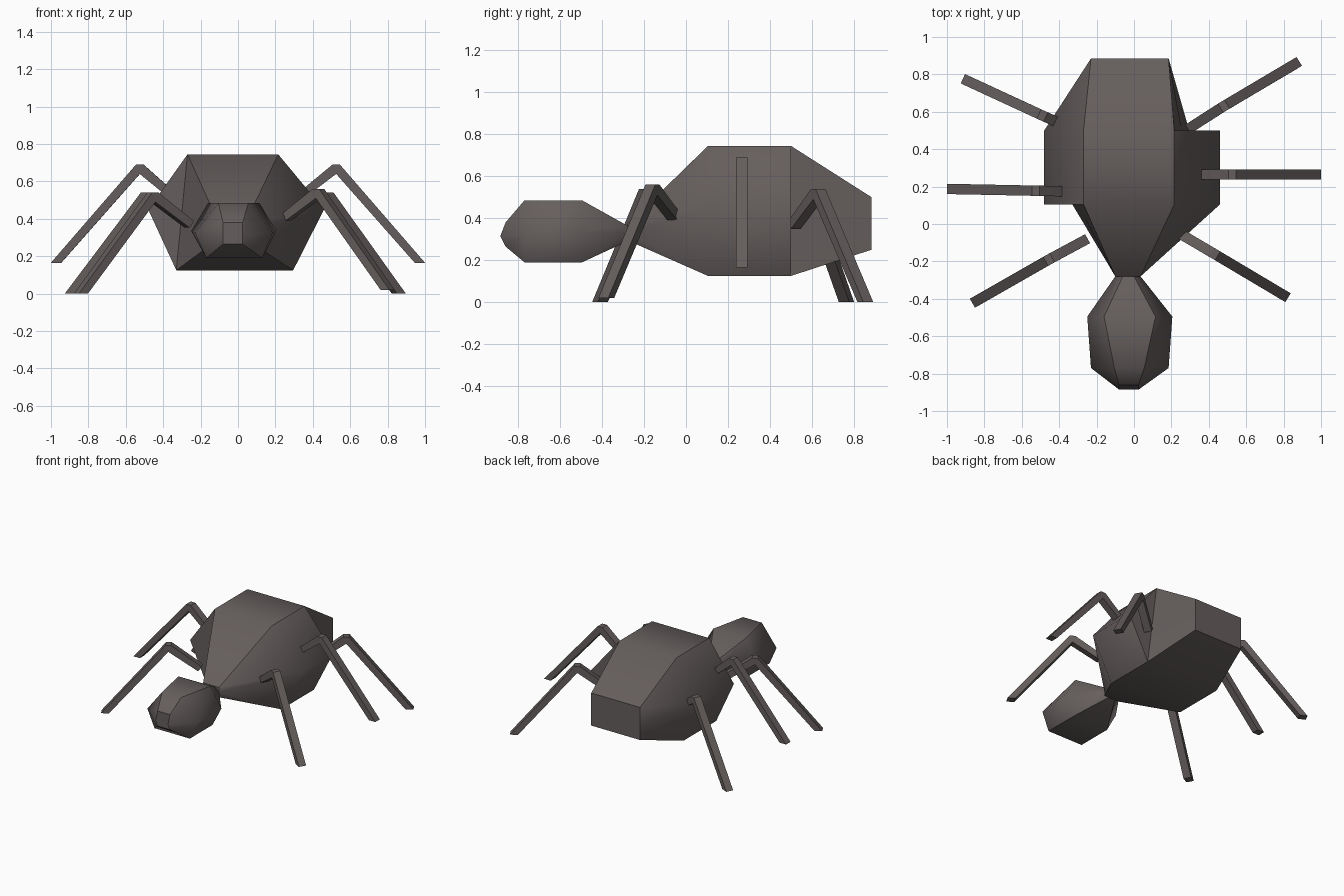
import bpy, bmesh
from mathutils import Vector

if "Cube" in bpy.data.objects:
    bpy.data.objects.remove(bpy.data.objects["Cube"], do_unlink=True)

shell = bpy.data.materials.new("dark_brown_grey")
shell.use_nodes = True
colour = (0.13, 0.112, 0.109, 1)
shell.diffuse_color = colour
shell.node_tree.nodes["Principled BSDF"].inputs["Base Color"].default_value = colour


def finish(name, bm):
    bmesh.ops.recalc_face_normals(bm, faces=bm.faces)
    mesh = bpy.data.meshes.new(name)
    bm.to_mesh(mesh)
    bm.free()
    mesh.materials.append(shell)
    obj = bpy.data.objects.new(name, mesh)
    bpy.context.collection.objects.link(obj)
    return obj


def ring(y, top, mid, low, zs, mid_y=None):
    """Six-sided section: x ranges at the top, middle and bottom heights."""
    my = y if mid_y is None else mid_y
    zt, zm, zl = zs
    return [Vector(p) for p in (
        (top[0], y, zt), (top[1], y, zt), (mid[1], my, zm),
        (low[1], y, zl), (low[0], y, zl), (mid[0], my, zm))]


def tuck(section, i):
    """Flatten one side corner onto the line between its neighbours."""
    out = [v.copy() for v in section]
    out[i] = (out[i - 1] + out[(i + 1) % 6]) / 2
    return out


def loft(name, rings):
    bm = bmesh.new()
    loops = [[bm.verts.new(p) for p in r] for r in rings]
    hard = []
    for a, b in zip(loops, loops[1:]):
        for i in range(6):
            j = (i + 1) % 6
            face = bm.faces.new((a[i], a[j], b[j], b[i]))
            face.smooth = True
        hard += [(a[i], b[i]) for i in (0, 1, 3, 4)]
    for end in (loops[0], loops[-1]):
        bm.faces.new(end)
        hard += [(end[i], end[i - 1]) for i in range(6)]
    # crisp long corners and ends, soft flanks
    for a, b in hard:
        bm.edges.get((a, b)).smooth = False
    bmesh.ops.remove_doubles(bm, verts=bm.verts, dist=0.0005)
    # flat shoulders where a side corner stops short
    for face in bm.faces:
        if abs(face.normal.y) > 0.99 or len(face.verts) == 3:
            for e in face.edges:
                e.smooth = False
    return finish(name, bm)


# Body
neck = ring(-0.28, (-0.10, 0.035), (-0.10, 0.035), (-0.10, 0.035), (0.37, 0.335, 0.295))
wide = [ring(y, (-0.27, 0.215), (-0.48, 0.46), (-0.33, 0.295), (0.745, 0.45, 0.125))
        for y in (0.105, 0.5)]
rump = ring(0.885, (-0.23, 0.185), (-0.23, 0.185), (-0.23, 0.185), (0.5, 0.375, 0.25))
loft("body", [neck, tuck(wide[0], 5), wide[0], wide[1], tuck(wide[1], 2), rump])

# Head
loft("head", [
    ring(-0.28, (-0.06, 0.0), (-0.10, 0.035), (-0.06, 0.0), (0.365, 0.33, 0.29)),
    ring(-0.495, (-0.16, 0.115), (-0.25, 0.205), (-0.17, 0.13), (0.485, 0.335, 0.19)),
    ring(-0.77, (-0.105, 0.055), (-0.23, 0.185), (-0.17, 0.13), (0.485, 0.325, 0.19)),
    ring(-0.86, (-0.08, 0.025), (-0.08, 0.025), (-0.08, 0.025), (0.38, 0.315, 0.265), -0.885)])


def leg(name, hip, knee, foot):
    """Bent square rod: one side outline, extruded across its width."""
    hip, knee, foot = Vector(hip), Vector(knee), Vector(foot)
    out = foot - hip
    out.z = 0
    out.normalize()
    up = Vector((0, 0, 1))
    side = out.cross(up) * 0.0275
    arm = (knee - hip).normalized()
    lift = (up - arm * arm.z).normalized() * 0.022
    outline = [hip + lift, knee - out * 0.02, knee + out * 0.02, foot + out * 0.0275,
               foot - out * 0.0275, knee - up * 0.05, hip - lift]
    bm = bmesh.new()
    near, far = [[bm.verts.new(p + s) for p in outline] for s in (side, -side)]
    bm.faces.new(near)
    bm.faces.new(far)
    for i in range(len(near)):
        bm.faces.new((near[i - 1], near[i], far[i], far[i - 1]))
    return finish(name, bm)


# Legs
leg("front_left_leg", (0.26, -0.06, 0.41), (0.43, -0.16, 0.56), (0.80, -0.38, 0.02))
leg("front_right_leg", (-0.26, -0.085, 0.37), (-0.455, -0.19, 0.54), (-0.84, -0.41, 0.0))
leg("middle_left_leg", (0.37, 0.265, 0.55), (0.525, 0.265, 0.69), (0.9725, 0.265, 0.165))
leg("middle_right_leg", (-0.38, 0.175, 0.55), (-0.525, 0.178, 0.69), (-0.9725, 0.187, 0.165))
leg("rear_left_leg", (0.30, 0.515, 0.365), (0.48, 0.63, 0.54), (0.86, 0.855, 0.0))
leg("rear_right_leg", (-0.40, 0.54, 0.45), (-0.49, 0.58, 0.54), (-0.89, 0.765, 0.0))
